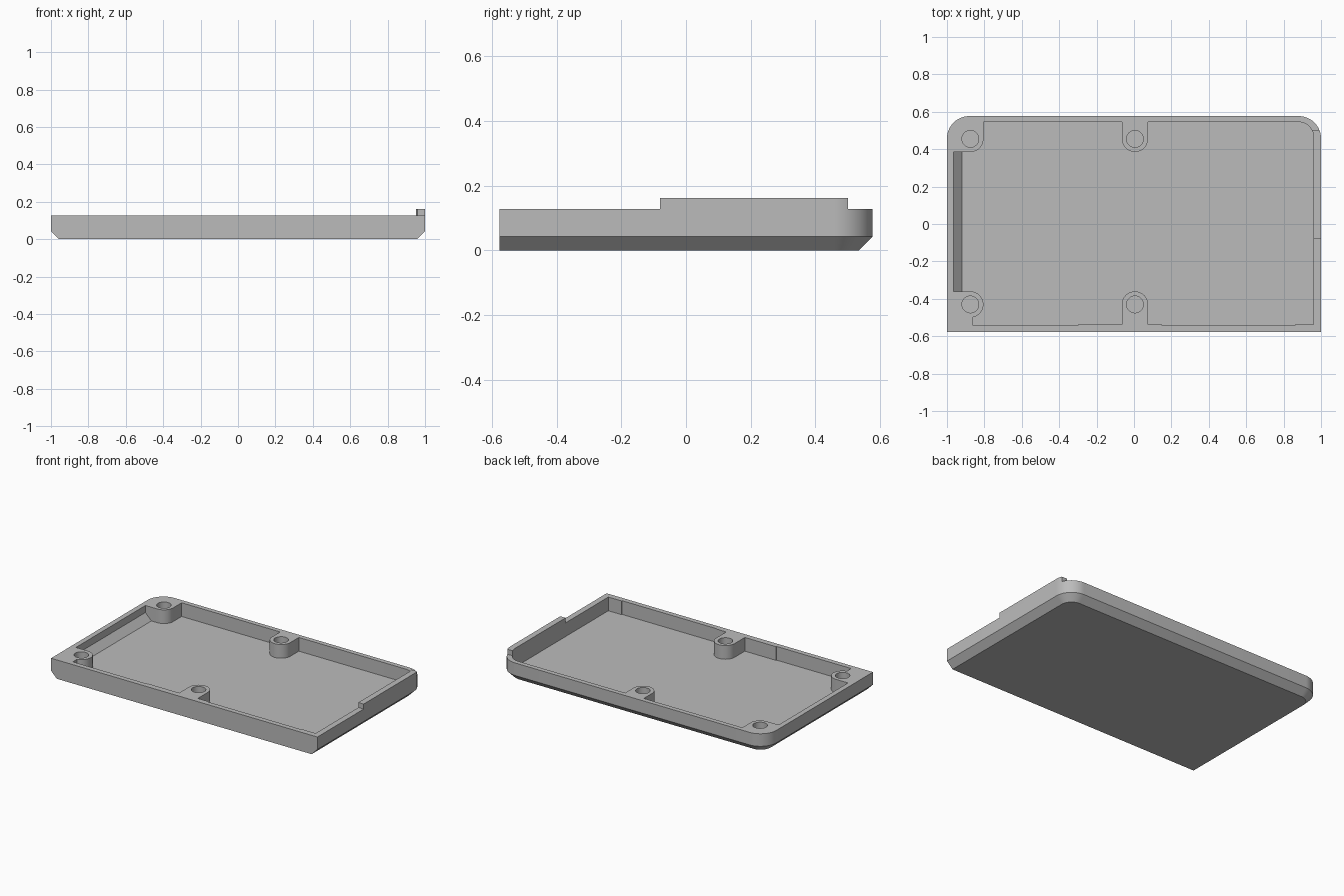
import bpy, bmesh, math

if "Cube" in bpy.data.objects:
    bpy.data.objects.remove(bpy.data.objects["Cube"])

grey = bpy.data.materials.new("light grey")
grey.diffuse_color = (0.5, 0.5, 0.5, 1)
grey.use_nodes = True
grey.node_tree.nodes["Principled BSDF"].inputs["Base Color"].default_value = grey.diffuse_color

HX, HY = 1.0, 0.577           # half width and depth
RIM, LIP_TOP, FLOOR = 0.128, 0.162, 0.035
CH = 0.043                    # lower chamfer
R = 0.12                      # rear corner radius


def arc(cx, cy, r, a0, a1, n=16):
    pts = []
    for i in range(n + 1):
        a = math.radians(a0 + (a1 - a0) * i / n)
        pts.append((cx + r * math.cos(a), cy + r * math.sin(a)))
    return pts


def loft(name, rings):
    """Solid from a stack of (outline, z) rings with equal point counts."""
    bm = bmesh.new()
    rows = [[bm.verts.new((x, y, z)) for x, y in pts] for pts, z in rings]
    n = len(rows[0])
    for a, b in zip(rows, rows[1:]):
        for i in range(n):
            j = (i + 1) % n
            bm.faces.new((a[i], a[j], b[j], b[i]))
    bm.faces.new(rows[0][::-1])
    bm.faces.new(rows[-1])
    bmesh.ops.recalc_face_normals(bm, faces=bm.faces)
    me = bpy.data.meshes.new(name)
    bm.to_mesh(me)
    bm.free()
    me.materials.append(grey)
    ob = bpy.data.objects.new(name, me)
    bpy.context.collection.objects.link(ob)
    return ob


def activate(ob):
    bpy.ops.object.select_all(action='DESELECT')
    ob.select_set(True)
    bpy.context.view_layer.objects.active = ob


def cut(ob, cutter):
    mod = ob.modifiers.new("cut", 'BOOLEAN')
    mod.operation, mod.solver, mod.object = 'DIFFERENCE', 'EXACT', cutter
    activate(ob)
    bpy.ops.object.modifier_apply(modifier=mod.name)
    bpy.data.objects.remove(cutter)


def shell(inset):
    """Outer outline: square front, rounded rear; the front is never inset."""
    cx, cy = HX - R, HY - R
    return ([(-HX + inset, -HY), (HX - inset, -HY)]
            + arc(cx, cy, R - inset, 0, 90) + arc(-cx, cy, R - inset, 90, 180))


# Tray body with chamfered lower edge on the sides and back
tray = loft("tray", [(shell(CH), 0), (shell(0), CH), (shell(0), RIM)])

# Cavity outline, winding around the screw posts
POST, HOLE = 0.07, 0.045
posts = [(-0.875, -0.43), (0.005, -0.43), (0.005, 0.455), (-0.875, 0.455)]
F1, F2, BACK, RIGHT = -0.538, -0.543, 0.545, 0.96
inner_corner = (0.88, 0.465, 0.08)


def cavity(left):
    return ([(left, 0.385), (left, -0.36)]
            + arc(*posts[0], POST, 90, -78)
            + [(-0.86, F2), (-0.3, F2), (-0.3, F1), (-0.065, F1)]
            + arc(*posts[1], POST, 180, 0)
            + [(0.075, F1), (0.15, F1), (0.15, F2), (0.86, F2), (0.86, F1), (RIGHT, F1)]
            + arc(*inner_corner, 0, 90)
            + [(0.075, BACK)] + arc(*posts[2], POST, 0, -180)
            + [(-0.065, BACK), (-0.805, BACK)]
            + arc(*posts[3], POST, 0, -90))


# Hollow with a sloped foot along the left wall
cut(tray, loft("cavity_cutter", [(cavity(-0.92), FLOOR),
                                 (cavity(-0.965), FLOOR + 0.045),
                                 (cavity(-0.965), 0.3)]))

# Screw holes
for x, y in posts:
    ring = arc(x, y, HOLE, 0, 337.5, 15)
    ring = arc(x, y, HOLE, 0, 348.75, 31)
    cut(tray, loft("hole_cutter", [(ring, FLOOR), (ring, 0.3)]))

# Raised lip along the right wall, following the rounded corner
LIP0, LIP1 = -0.08, 0.5
a_out = math.degrees(math.asin((LIP1 - (HY - R)) / R))
a_in = math.degrees(math.asin((LIP1 - inner_corner[1]) / inner_corner[2]))
outline = ([(RIGHT, LIP0), (HX, LIP0)]
           + arc(HX - R, HY - R, R, 0, a_out, 5)
           + arc(*inner_corner, a_in, 0, 5))
lip = loft("lip", [(outline, RIM), (outline, LIP_TOP)])

for ob in (tray, lip):
    activate(ob)
    bpy.ops.object.shade_smooth_by_angle(angle=math.radians(25))
